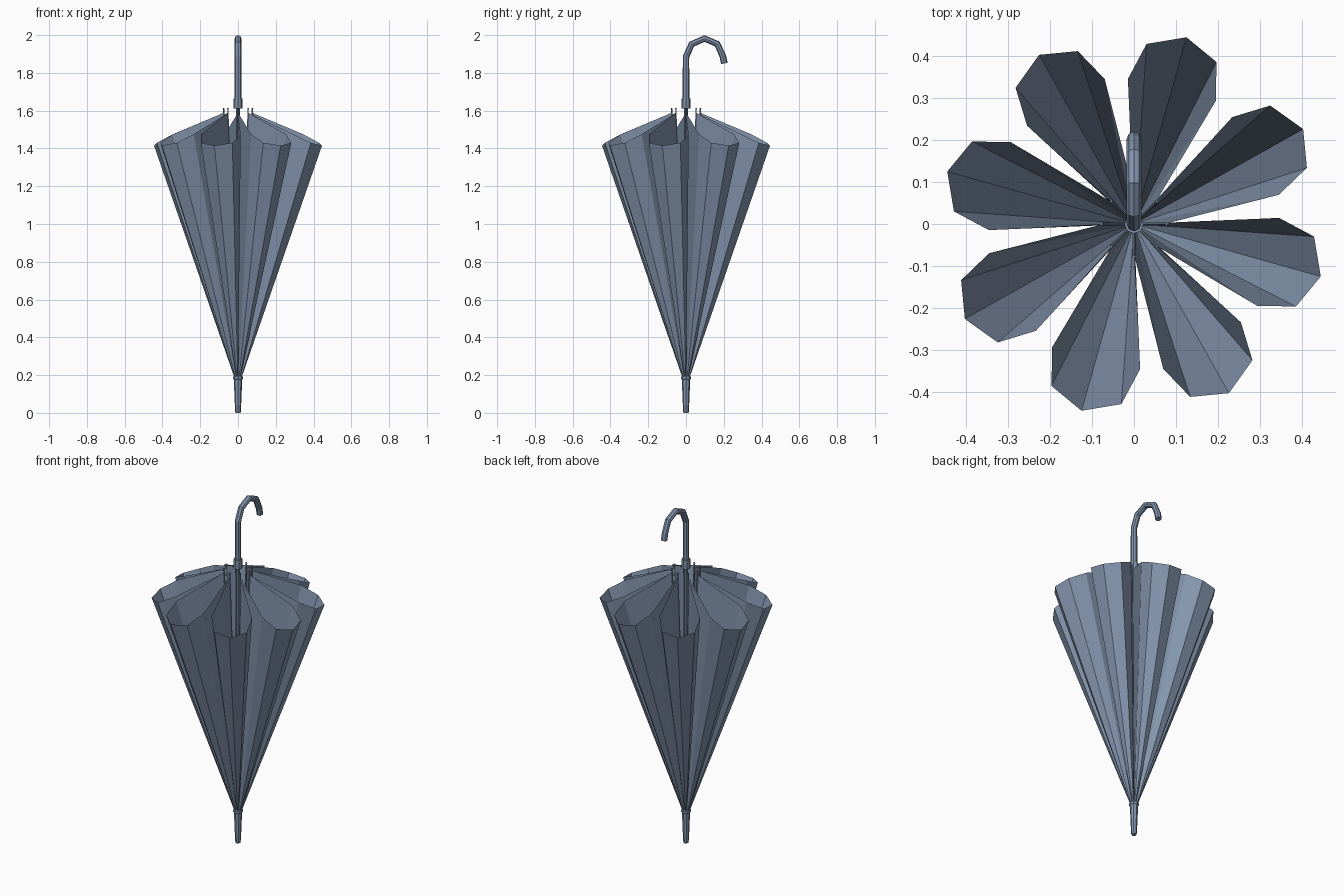
import bpy, bmesh
from math import sin, cos, radians

if "Cube" in bpy.data.objects:
    bpy.data.objects.remove(bpy.data.objects["Cube"])

# Slate blue for every part
slate = bpy.data.materials.new("slate")
slate.diffuse_color = (0.23, 0.30, 0.42, 1)
slate.use_nodes = True
slate.node_tree.nodes["Principled BSDF"].inputs["Base Color"].default_value = slate.diffuse_color


def finish(name, bm):
    mesh = bpy.data.meshes.new(name)
    bm.to_mesh(mesh)
    bm.free()
    mesh.materials.append(slate)
    ob = bpy.data.objects.new(name, mesh)
    bpy.context.collection.objects.link(ob)
    return ob


def lathe(name, profile, sides):
    """Flat-faced turned part from (radius, z) rings, capped at both ends."""
    bm = bmesh.new()
    rings = []
    for r, z in profile:
        rings.append([bm.verts.new((r * cos(radians(360 * i / sides)),
                                    r * sin(radians(360 * i / sides)), z))
                      for i in range(sides)])
    for a, b in zip(rings, rings[1:]):
        for i in range(sides):
            j = (i + 1) % sides
            bm.faces.new((a[i], a[j], b[j], b[i]))
    bm.faces.new(rings[0][::-1])
    bm.faces.new(rings[-1])
    return finish(name, bm)


def tubes(name, paths, radius, res):
    """Round rods along straight-segment paths, turned into a flat-shaded mesh."""
    cu = bpy.data.curves.new(name, 'CURVE')
    cu.dimensions = '3D'
    cu.bevel_depth = radius
    cu.bevel_resolution = res
    cu.use_fill_caps = True
    cu.materials.append(slate)
    for path in paths:
        sp = cu.splines.new('POLY')
        sp.points.add(len(path) - 1)
        for p, co in zip(sp.points, path):
            p.co = (*co, 1)
    ob = bpy.data.objects.new(name, cu)
    bpy.context.collection.objects.link(ob)
    bpy.ops.object.select_all(action='DESELECT')
    ob.select_set(True)
    bpy.context.view_layer.objects.active = ob
    bpy.ops.object.convert(target='MESH')
    for poly in ob.data.polygons:
        poly.use_smooth = False
    return ob


def polar(r, deg, z):
    return (r * cos(radians(deg)), r * sin(radians(deg)), z)


# Half-furled canopy: eight swirled folds, each fold bulging out between two ribs
FOLDS = 8
FOLD_RIM = [(0.072, -45, 1.59), (0.352, -33.6, 1.475), (0.433, -27, 1.43),
            (0.462, -15.7, 1.415), (0.430, -4, 1.43), (0.346, 2.4, 1.475)]
bm = bmesh.new()
top, low = [], []
for k in range(FOLDS):
    for r, a, z in FOLD_RIM:
        top.append(bm.verts.new(polar(r, a + 45 * k, z)))
        low.append(bm.verts.new(polar(r * 0.045, a + 45 * k, 0.19)))
n = len(top)
for i in range(n):
    j = (i + 1) % n
    bm.faces.new((low[i], low[j], top[j], top[i]))
finish("canopy", bm)

# Ribs in the fold valleys, with short upright tips
tubes("ribs", [[polar(0.006, 45 * k, 0.2), polar(0.074, 45 * k, 1.57),
                polar(0.077, 45 * k, 1.615)] for k in range(FOLDS)], 0.004, 0)

# Shaft, ferrule and collar
lathe("shaft", [(0.011, 0.15), (0.011, 1.63)], 8)
lathe("ferrule", [(0.014, 0.0), (0.016, 0.02), (0.022, 0.175),
                  (0.026, 0.18), (0.026, 0.192), (0.015, 0.197)], 8)
lathe("collar", [(0.023, 1.612), (0.023, 1.665)], 8)

# Hooked handle
tubes("handle", [[(0, 0, 1.64), (0, 0, 1.885), (0, 0.030, 1.952),
                  (0, 0.098, 1.982), (0, 0.166, 1.953), (0, 0.195, 1.888),
                  (0, 0.203, 1.85)]], 0.0175, 2)
